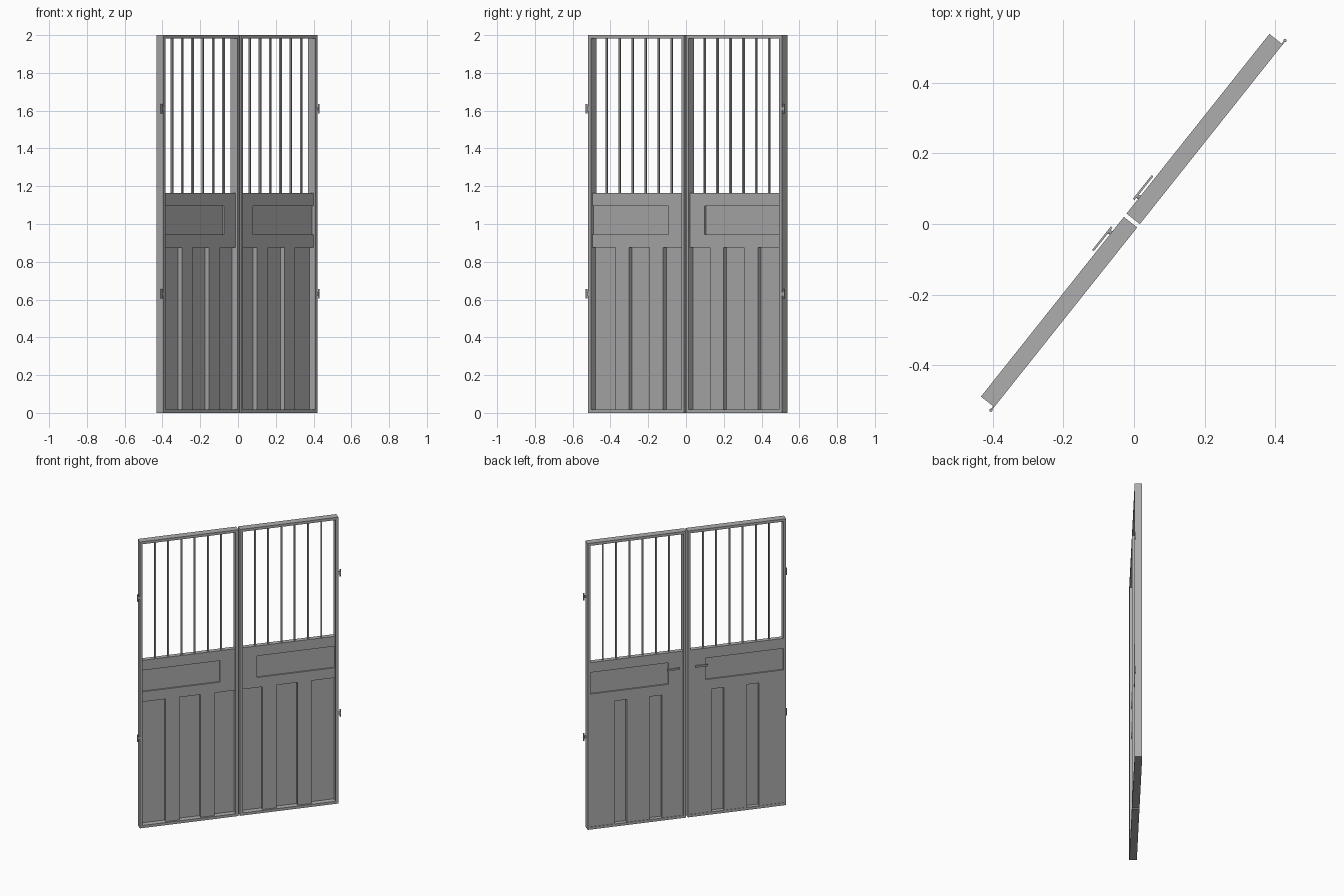
import bpy
import bmesh
from math import radians
from mathutils import Matrix, Vector

cube = bpy.data.objects.get("Cube")
if cube:
    bpy.data.objects.remove(cube, do_unlink=True)

metal = bpy.data.materials.new("grey_metal")
metal.use_nodes = True
GREY = (0.42, 0.42, 0.42, 1)
metal.diffuse_color = GREY
metal.node_tree.nodes["Principled BSDF"].inputs["Base Color"].default_value = GREY

# The gate stands diagonally: local x runs along it, local y points to its back
PLACE = Matrix.Translation((0.0025, 0.003, 0)) @ Matrix.Rotation(radians(51.5), 4, "Z")

FRONT, BACK = -0.013, 0.035
INNER, OUTER = 0.006, 0.655
BAR = 0.018
IN, OUT = INNER + BAR, OUTER - BAR
RAIL_LOW, RAIL_TOP = 0.875, 1.165
SHEET = 0.006
P_FRONT, P_BACK = 0.0, 0.032


def finish(name, bm):
    bmesh.ops.recalc_face_normals(bm, faces=bm.faces)
    bm.transform(PLACE)
    mesh = bpy.data.meshes.new(name)
    bm.to_mesh(mesh)
    bm.free()
    mesh.materials.append(metal)
    ob = bpy.data.objects.new(name, mesh)
    bpy.context.collection.objects.link(ob)
    return ob


def add_box(bm, side, u, v, z):
    """Box from ranges along the gate, through it and upward."""
    size = Vector((u[1] - u[0], v[1] - v[0], z[1] - z[0]))
    mid = Vector((side * sum(u) / 2, sum(v) / 2, sum(z) / 2))
    bmesh.ops.create_cube(bm, size=1, matrix=Matrix.Translation(mid) @ Matrix.Diagonal(size).to_4x4())


def add_rod(bm, side, u, v, z, radius, length, axis="Z"):
    turn = Matrix.Rotation(radians(90), 4, "X") if axis == "Y" else Matrix()
    bmesh.ops.create_cone(bm, cap_ends=True, segments=12, radius1=radius, radius2=radius,
                          depth=length, matrix=Matrix.Translation((side * u, v, z)) @ turn)


def build_leaf(side, label):
    # Outer frame
    bm = bmesh.new()
    depth = (FRONT, BACK)
    add_box(bm, side, (INNER, IN), depth, (0, 2))
    add_box(bm, side, (OUT, OUTER), depth, (0, 2))
    add_box(bm, side, (IN, OUT), depth, (0, BAR))
    add_box(bm, side, (IN, OUT), depth, (2 - BAR, 2))
    finish(label + "_frame", bm)

    # Middle rail with a plate sunk into both faces, open toward the hinge side
    bm = bmesh.new()
    slab = (P_FRONT, P_BACK)
    plate = (0.945, 1.095)
    start = 0.122
    add_box(bm, side, (IN, OUT), slab, (RAIL_LOW, plate[0]))
    add_box(bm, side, (IN, OUT), slab, (plate[1], RAIL_TOP))
    add_box(bm, side, (IN, start), slab, plate)
    add_box(bm, side, (start, OUT), (0.01, 0.022), plate)
    finish(label + "_middle_rail", bm)

    # Folded lower sheet: strips alternate between back and front
    bm = bmesh.new()
    folds = [IN, 0.158, 0.251, 0.39, 0.482, OUT]
    height = (BAR, RAIL_LOW)
    for i, (a, b) in enumerate(zip(folds, folds[1:])):
        if i % 2:
            add_box(bm, side, (a, b), (P_FRONT, P_FRONT + SHEET), height)
            for wall in ((a, a + SHEET), (b - SHEET, b)):
                add_box(bm, side, wall, (P_FRONT + SHEET, P_BACK), height)
        else:
            add_box(bm, side, (a, b), (P_BACK - SHEET, P_BACK), height)
    finish(label + "_lower_sheet", bm)

    # Upright bars of the upper opening
    bm = bmesh.new()
    for i in range(1, 7):
        u = IN + (OUT - IN) * i / 7
        add_box(bm, side, (u - 0.005, u + 0.005), (0.008, 0.018), (RAIL_TOP, 2 - BAR))
    finish(label + "_bars", bm)

    # Hinges: short tab and upright pin
    bm = bmesh.new()
    for z in (0.63, 1.61):
        add_box(bm, side, (OUTER, 0.668), (-0.013, -0.009), (z - 0.01, z + 0.01))
        add_rod(bm, side, 0.668, -0.011, z, 0.0045, 0.05)
    finish(label + "_hinges", bm)

    # Lever handle on the back
    bm = bmesh.new()
    add_rod(bm, side, 0.064, 0.038, 1.05, 0.006, 0.012, "Y")
    add_box(bm, side, (0.05, 0.135), (0.041, 0.047), (1.044, 1.056))
    finish(label + "_handle", bm)


build_leaf(1, "left_leaf")
build_leaf(-1, "right_leaf")
